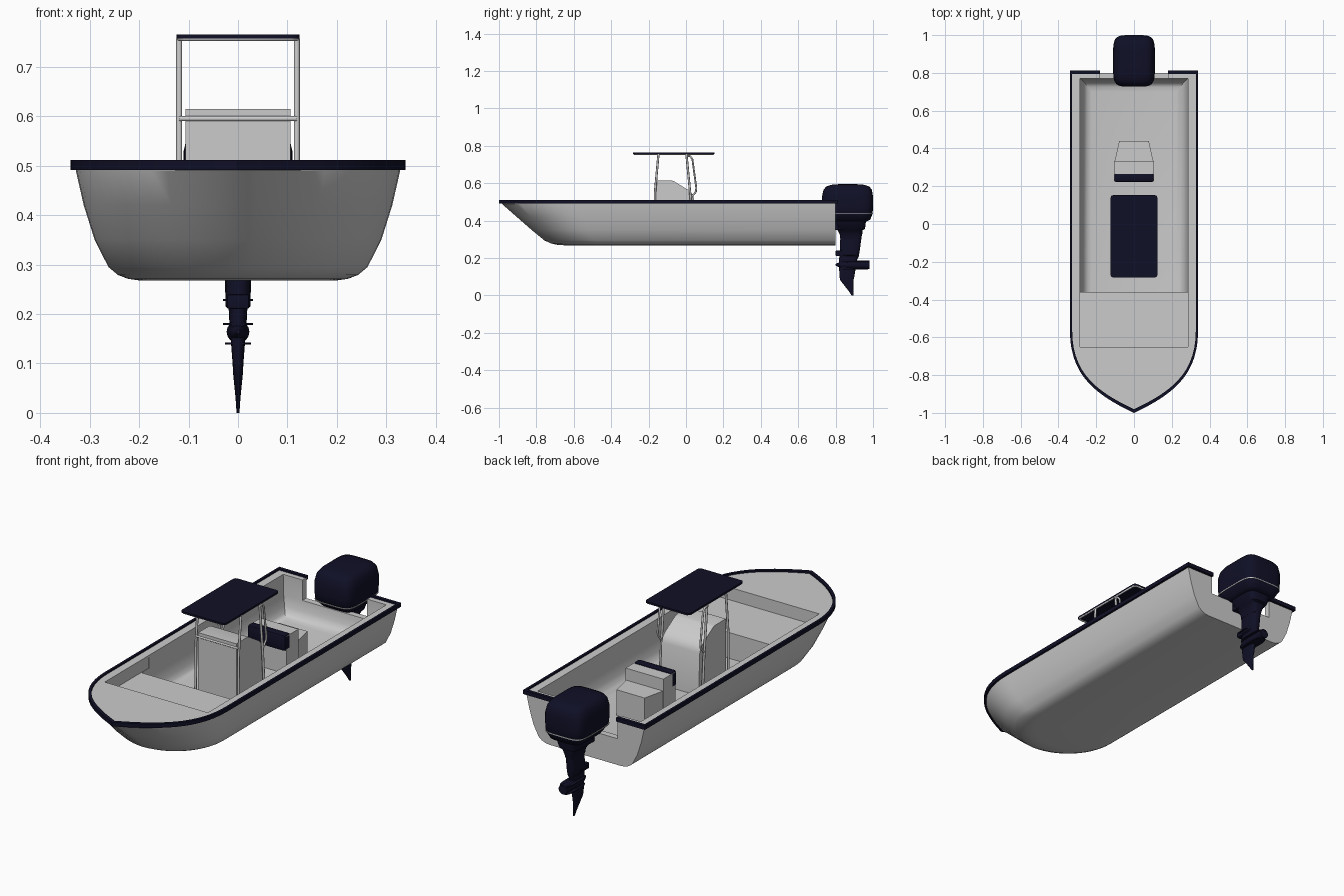
import bpy, bmesh, math
from mathutils import Vector

if "Cube" in bpy.data.objects:
    bpy.data.objects.remove(bpy.data.objects["Cube"])

navy = bpy.data.materials.new("navy")
navy.diffuse_color = (0.005, 0.005, 0.02, 1)
navy.use_nodes = True
navy.node_tree.nodes["Principled BSDF"].inputs["Base Color"].default_value = navy.diffuse_color


def add(name, bm, mat=None, angle=35):
    bmesh.ops.recalc_face_normals(bm, faces=bm.faces)
    me = bpy.data.meshes.new(name)
    bm.to_mesh(me)
    bm.free()
    ob = bpy.data.objects.new(name, me)
    bpy.context.collection.objects.link(ob)
    if mat:
        me.materials.append(mat)
    smooth(ob, angle)
    return ob


def smooth(ob, angle=35):
    bpy.ops.object.select_all(action='DESELECT')
    ob.select_set(True)
    bpy.context.view_layer.objects.active = ob
    bpy.ops.object.shade_smooth_by_angle(angle=math.radians(angle))


def loft(name, loops, mat=None, angle=35, ring=False):
    """Skin closed loops; cap the ends."""
    bm = bmesh.new()
    rows = [[bm.verts.new(p) for p in lp] for lp in loops]
    n = len(rows[0])
    for a, b in zip(rows, rows[1:]):
        for i in range(n):
            j = (i + 1) % n
            bm.faces.new((a[i], a[j], b[j], b[i]))
    bm.faces.new(rows[0])
    bm.faces.new(rows[-1])
    return add(name, bm, mat, angle)


def box(name, lo, hi, mat=None, bevel=0.0):
    bm = bmesh.new()
    bmesh.ops.create_cube(bm, size=1)
    for v in bm.verts:
        v.co = Vector([(l + h) / 2 + c * (h - l) for l, h, c in zip(lo, hi, v.co)])
    if bevel:
        bmesh.ops.bevel(bm, geom=bm.edges[:], offset=bevel, segments=2, affect='EDGES', profile=0.5)
    return add(name, bm, mat)


def tube(name, pts, r=0.005, cyclic=False):
    cu = bpy.data.curves.new(name, 'CURVE')
    cu.dimensions = '3D'
    cu.bevel_depth = r
    cu.bevel_resolution = 2
    cu.use_fill_caps = True
    sp = cu.splines.new('POLY')
    sp.points.add(len(pts) - 1)
    for p, co in zip(sp.points, pts):
        p.co = (*co, 1)
    sp.use_cyclic_u = cyclic
    ob = bpy.data.objects.new(name, cu)
    bpy.context.collection.objects.link(ob)
    return ob


def cut(ob, cutter):
    cutter.hide_render = True
    m = ob.modifiers.new("cut", 'BOOLEAN')
    m.operation, m.solver, m.object = 'DIFFERENCE', 'EXACT', cutter
    bpy.ops.object.select_all(action='DESELECT')
    ob.select_set(True)
    bpy.context.view_layer.objects.active = ob
    bpy.ops.object.modifier_apply(modifier=m.name)
    bpy.data.objects.remove(cutter)


def plan(w, bow, y0, k, stern=0.8, n=14):
    """Boat outline, stern to bow to stern; k = how pointed the bow is."""
    half = [(w, stern)]
    for i in range(n + 1):
        t = math.pi / 2 * i / n
        x = math.cos(t) if i < n else 0
        s = math.sin(t) - 0.36 * k * x * (1 - x)
        half.append((w * x, y0 + (bow - y0) * s))
    return half + [(-x, y) for x, y in half[-2::-1]]


# hull, lofted from the bottom up to the deck
levels = [(.268, .20, -.65, -.42), (.271, .222, -.69, -.44), (.279, .243, -.725, -.46),
          (.295, .262, -.758, -.49), (.35, .29, -.825, -.52), (.42, .312, -.905, -.55),
          (.49, .328, -.985, -.57), (.503, .330, -.988, -.57)]
hull = loft("hull", [[(x, y, z) for x, y in plan(w, b, y0, (z - .268) / .235)]
                     for z, w, b, y0 in levels])

# cockpit well with rounded bottom, bow platform and transom notch
well = [(.31, .225, .70), (.314, .243, .725), (.325, .26, .745), (.35, .273, .76),
        (.40, .284, .769), (.6, .29, .77)]
cut(hull, loft("well_cutter", [[(w, -.36, z), (w, y, z), (-w, y, z), (-w, -.36, z)]
                               for z, w, y in well]))
cut(hull, box("platform_cutter", (-.287, -.65, .44), (.287, -.3, .6)))
cut(hull, box("notch_cutter", (-.18, .70, .40), (.18, .9, .6)))
smooth(hull, 32)

# rub rail round the gunwale, returning along the transom
outer = plan(.339, -1.0, -.57, 1, .812)
inner = plan(.327, -.98, -.57, 1, .795)
outer = [(.18, .812)] + outer + [(-.18, .812)]
inner = [(.18, .795)] + inner + [(-.18, .795)]
loft("rub_rail", [[(*o, .491), (*o, .511), (*i, .511), (*i, .491)]
                  for o, i in zip(outer, inner)], navy)


def extrude_x(name, prof, w, mat=None, bevel=0.0):
    """Side profile (y, z) extruded across the boat."""
    ob = loft(name, [[(s * w, y, z) for y, z in prof] for s in (-1, 1)], mat)
    if bevel:
        m = ob.modifiers.new("bevel", 'BEVEL')
        m.width, m.segments = bevel, 2
    return ob


# steering console
extrude_x("console", [(-.165, .305), (-.165, .615), (-.08, .615), (-.065, .611), (.015, .562),
                      (.032, .545), (.042, .52), (.052, .305)], .106)

# helm seat: back box, tapered rear step, cushion
box("seat_back", (-.105, .235, .305), (.105, .33, .50))
loft("seat_step", [[(.105, .32, z), (.102, .335, z), (.078, .44, z), (-.078, .44, z),
                    (-.102, .335, z), (-.105, .32, z)] for z in (.305, .44)])
box("seat_cushion", (-.106, .222, .425), (.106, .268, .507), navy, .012)

# T-top: canopy, rim and support tubes
bm = bmesh.new()
bmesh.ops.create_cube(bm, size=1)
for v in bm.verts:
    v.co = Vector((v.co.x * .248, -.065 + v.co.y * .436, .761 + v.co.z * .008))
bmesh.ops.bevel(bm, geom=[e for e in bm.edges if abs(e.verts[0].co.z - e.verts[1].co.z) > .001],
                offset=.015, segments=3, affect='EDGES', profile=0.5)
add("canopy", bm, navy)
rx, ya, yb, c = .119, -.277, .147, .012
tube("canopy_rim", [(rx, ya + c, .757), (rx, yb - c, .757), (rx - c, yb, .757), (c - rx, yb, .757),
                    (-rx, yb - c, .757), (-rx, ya + c, .757), (c - rx, ya, .757),
                    (rx - c, ya, .757)], .005, True)
for s, side in ((1, "right"), (-1, "left")):
    x = s * .119
    tube(f"front_post_{side}", [(x, -.168, .305), (x, -.165, .56), (x, -.147, .757)], .006)
    tube(f"rear_post_{side}", [(x, .04, .305), (x, .026, .51), (x, .002, .757)], .006)
    tube(f"rear_brace_{side}", [(x, .004, .745), (x, .022, .745), (x, .034, .73), (x, .055, .575),
                                (x, .053, .555), (x, .024, .52)], .005)
tube("front_crossbar", [(-.119, -.166, .595), (.119, -.166, .595)], .005)


def oval(z, hx, y0, y1, p=4, n=32):
    """Rounded-rectangle ring at height z."""
    out = []
    for i in range(n):
        t = 2 * math.pi * (i + .5) / n
        f = lambda v: math.copysign(abs(v) ** (2 / p), v)
        out.append((hx * f(math.cos(t)), (y0 + y1) / 2 + (y1 - y0) / 2 * f(math.sin(t)), z))
    return out


# outboard motor: cowling, stripe, bracket, leg, plates and hub
loft("motor_cowling", [oval(*a, 5) for a in (
    (.395, .072, .785, .965), (.405, .088, .765, .985), (.437, .107, .732, .998),
    (.48, .111, .727, 1.0), (.53, .110, .727, 1.0), (.565, .102, .735, .994),
    (.583, .09, .75, .98), (.592, .07, .78, .95), (.595, .04, .82, .91))], navy, 50)
loft("cowling_stripe", [oval(z, .1095, .7285, 1.0, 5) for z in (.437, .442)])
loft("motor_midsection", [oval(*a, 4) for a in (
    (.40, .07, .79, .963), (.355, .052, .80, .957), (.35, .045, .81, .945),
    (.325, .03, .822, .942), (.30, .026, .825, .935))], navy, 40)
loft("motor_leg", [oval(*a, 3, 20) for a in (
    (.32, .026, .825, .94), (.243, .026, .822, .93), (.215, .025, .82, .925), (.21, .019, .82, .925),
    (.19, .018, .817, .915), (.10, .011, .82, .90), (.08, .010, .825, .895),
    (.03, .005, .865, .895), (0, .003, .886, .895))], navy, 40)
box("clamp_bracket", (-.05, .775, .35), (.05, .845, .425), navy, .006)
box("trim_bracket", (-.022, .80, .21), (.022, .86, .24), navy, .004)
for z, y0, y1 in ((.228, .81, .90), (.18, .82, .982), (.14, .82, .975)):
    hx = .031 if z > .15 else .026
    loft("motor_plate", [oval(zz, hx, y0, y1, 3, 20) for zz in (z - .002, z + .002)], navy)
loft("propeller_hub", [[(r * math.cos(a * math.pi / 8), y, .164 + r * math.sin(a * math.pi / 8))
                        for a in range(16)] for y, r in
                       ((.80, .004), (.825, .016), (.88, .023), (.98, .023))], navy)
